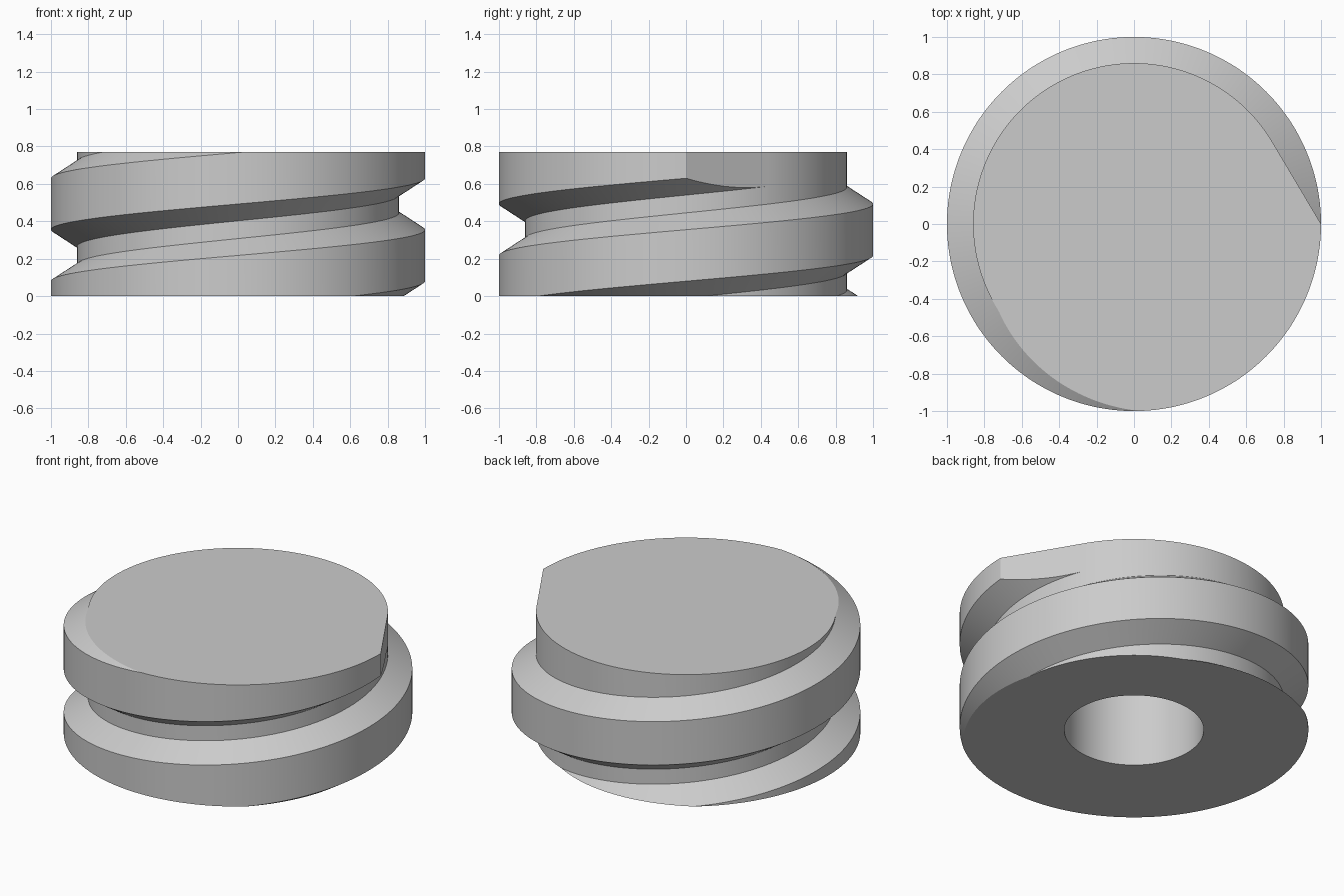
import bpy
import bmesh
import math

if "Cube" in bpy.data.objects:
    bpy.data.objects.remove(bpy.data.objects["Cube"])

H = 0.77                    # overall height
PITCH = 0.55                # rise per turn
ROOT, CREST = 0.86, 1.0     # thread radii
FLANK, LAND = 0.09, 0.275   # flank rise and crest width
START = 0.08                # crest bottom at angle 0
HOLE_R, HOLE_D = 0.40, 0.60
N = 240
RUNOUT = math.acos(ROOT / CREST)


def cap_radius(a):
    """Flat run-out, tangent to the root circle, that ends the thread."""
    return ROOT / math.cos(RUNOUT - a) if a < RUNOUT else ROOT


def thread_profile(a):
    """Radius/height polyline at one angle, trimmed to the body height."""
    pts = []
    for k in (-1, 0, 1):
        b = START + PITCH * (a / math.tau + k)
        top = cap_radius(a) if k == 1 else CREST
        lift = FLANK * (top - ROOT) / (CREST - ROOT)
        pts += [(ROOT, b - FLANK), (top, b - FLANK + lift)]
        if k == 1:
            pts.append((top, b + 1))
        else:
            pts += [(CREST, b + LAND), (ROOT, b + LAND + FLANK)]

    def radius_at(z):
        for (r0, z0), (r1, z1) in zip(pts, pts[1:]):
            if z0 <= z <= z1 and z1 - z0 > 1e-9:
                return r0 + (r1 - r0) * (z - z0) / (z1 - z0)
        return ROOT

    low, high = (radius_at(0), 0), (radius_at(H), H)
    body = [low if z < 0 else high if z > H else (r, z) for r, z in pts]
    # blind bore and end faces close the section
    return [(0, HOLE_D), (HOLE_R, HOLE_D), (HOLE_R, 0), low] + body + [high, (0, H)]


# threaded body, swept section by section
bm = bmesh.new()
angles = sorted([math.tau * i / N for i in range(N + 1)] + [RUNOUT])
columns = []
for a in angles:
    ca, sa = math.cos(a), math.sin(a)
    columns.append([bm.verts.new((r * ca, r * sa, z)) for r, z in thread_profile(a)])
for c0, c1 in zip(columns, columns[1:]):
    for i in range(len(c0) - 1):
        bm.faces.new((c0[i], c1[i], c1[i + 1], c0[i + 1]))
# the two ends of the sweep meet one turn apart, so weld them
bmesh.ops.remove_doubles(bm, verts=bm.verts[:], dist=1e-5)
bmesh.ops.dissolve_degenerate(bm, edges=bm.edges[:], dist=1e-6)

# split the seam where one side has extra points on a shared line
seam = [v for v in bm.verts if abs(v.co.y) < 1e-5 and v.co.x > HOLE_R]
for v in seam:
    for e in [e for e in bm.edges if e.is_boundary and v not in e.verts]:
        p, q = e.verts[0].co, e.verts[1].co
        d = q - p
        t = (v.co - p).dot(d) / max(d.length_squared, 1e-12)
        if 0.001 < t < 0.999 and (p + d * t - v.co).length < 1e-5:
            bmesh.utils.edge_split(e, e.verts[0], t)
            break
bmesh.ops.remove_doubles(bm, verts=bm.verts[:], dist=1e-5)
bmesh.ops.recalc_face_normals(bm, faces=bm.faces[:])

mesh = bpy.data.meshes.new("threaded_plug")
bm.to_mesh(mesh)
bm.free()
plug = bpy.data.objects.new("threaded_plug", mesh)
bpy.context.collection.objects.link(plug)

grey = bpy.data.materials.new("light grey")
grey.diffuse_color = (0.6, 0.6, 0.6, 1)
grey.use_nodes = True
grey.node_tree.nodes["Principled BSDF"].inputs["Base Color"].default_value = grey.diffuse_color
mesh.materials.append(grey)

bpy.context.view_layer.objects.active = plug
plug.select_set(True)
bpy.ops.object.shade_smooth_by_angle(angle=math.radians(25))
